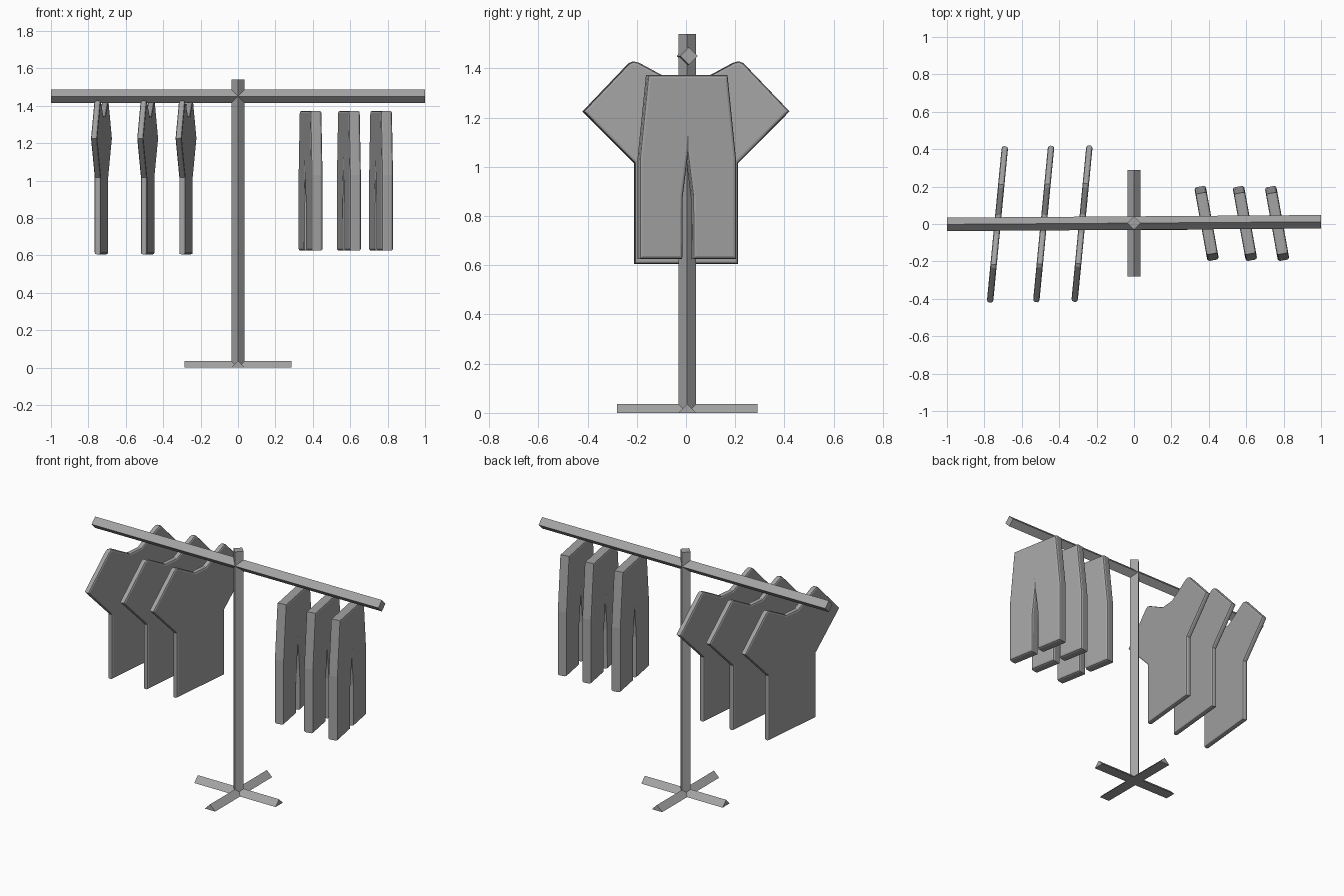
import bpy, bmesh, math
from mathutils import Matrix, Vector

cube = bpy.data.objects.get("Cube")
if cube:
    bpy.data.objects.remove(cube, do_unlink=True)

grey = bpy.data.materials.new("mid_grey")
grey.use_nodes = True
grey.diffuse_color = (0.37, 0.37, 0.37, 1)
grey.node_tree.nodes["Principled BSDF"].inputs["Base Color"].default_value = (0.37, 0.37, 0.37, 1)

Y0 = 0.005   # depth of the post axis
R = 0.036    # half diagonal of the square tubing


def prism(name, outline, length, bevel=0.0):
    """Extrude a (y, z) outline along x, centred, and round its rims."""
    bm = bmesh.new()
    face = bm.faces.new([bm.verts.new((-length / 2, y, z)) for y, z in outline])
    out = bmesh.ops.extrude_face_region(bm, geom=[face], use_keep_orig=True)
    moved = [v for v in out["geom"] if isinstance(v, bmesh.types.BMVert)]
    bmesh.ops.translate(bm, verts=moved, vec=(length, 0, 0))
    bmesh.ops.recalc_face_normals(bm, faces=bm.faces)
    if bevel:
        rims = [e for e in bm.edges if abs(e.verts[0].co.x - e.verts[1].co.x) < 1e-5]
        bmesh.ops.bevel(bm, geom=rims, offset=bevel, segments=2, profile=0.5, affect='EDGES')
    mesh = bpy.data.meshes.new(name)
    bm.to_mesh(mesh)
    bm.free()
    mesh.materials.append(grey)
    obj = bpy.data.objects.new(name, mesh)
    bpy.context.collection.objects.link(obj)
    return obj


def mirrored(half):
    """Complete a closed outline from its +y half."""
    return half + [(-y, z) for y, z in reversed(half) if y > 0]


diamond = [(R, 0), (0, R), (-R, 0), (0, -R)]

# Post and rail, square tubing set on edge
post = prism("post", diamond, 1.54)
post.matrix_world = Matrix.Translation((0, Y0, 0.77)) @ Matrix.Rotation(math.pi / 2, 4, 'Y')
rail = prism("rail", diamond, 2.0)
rail.matrix_world = Matrix.Translation((0, Y0, 1.45)) @ Matrix.Rotation(math.radians(0.4), 4, 'Z')

# Crossed feet with a triangular section
for name, angle in (("foot_sideways", 0), ("foot_lengthways", 90)):
    foot = prism(name, [(R, 0), (0, R), (-R, 0)], 0.57)
    foot.matrix_world = Matrix.Translation((0, Y0, 0)) @ Matrix.Rotation(math.radians(angle), 4, 'Z')

# Shirts: hem, waist, sleeve, shoulder, neckline
shirt = mirrored([(0.21, 0.605), (0.21, 1.015), (0.42, 1.225), (0.233, 1.42),
                  (0.215, 1.428), (0.195, 1.423), (0.05, 1.345)])
for i, x in enumerate((-0.73, -0.483, -0.278)):
    obj = prism(f"shirt_{i + 1}", shirt, 0.034, 0.011)
    obj.location = (x, 0.005 + x * 0.01, 0)
    obj.rotation_euler.z = math.radians(-5.5)

# Trousers: crotch, inner leg, cuff, outer leg, waistband
trousers = mirrored([(0, 1.04), (0.02, 0.88), (0.022, 0.625), (0.2, 0.625),
                     (0.2, 1.03), (0.165, 1.372)])
for i, x in enumerate((0.388, 0.593, 0.765)):
    obj = prism(f"trousers_{i + 1}", trousers, 0.062, 0.012)
    obj.location = (x, 0.003, 0)
    obj.rotation_euler.z = math.radians(10.2)
